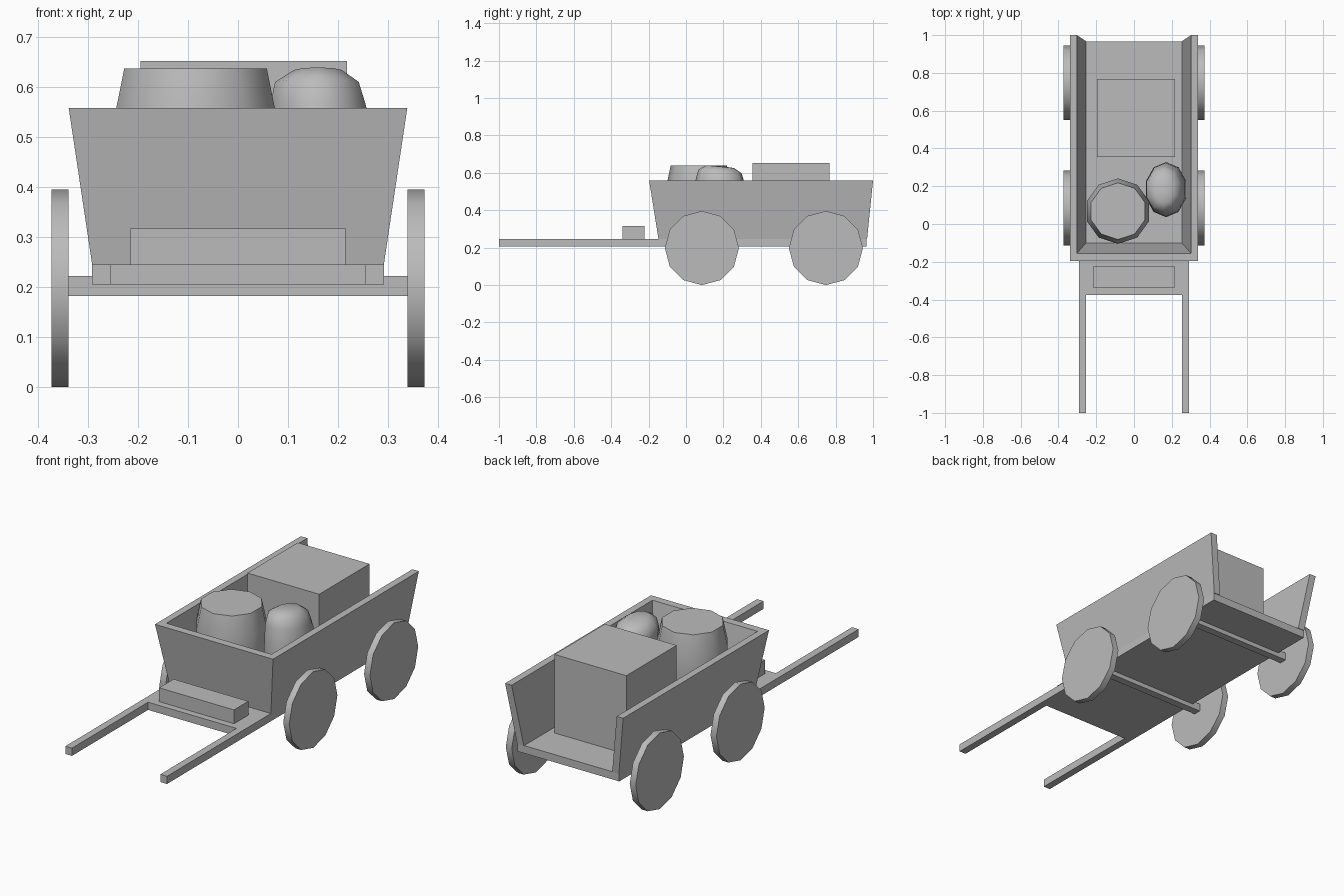
import bpy, bmesh, math

if "Cube" in bpy.data.objects:
    bpy.data.objects.remove(bpy.data.objects["Cube"])

mat = bpy.data.materials.new("plain grey")
mat.diffuse_color = (0.5, 0.5, 0.5, 1)
mat.use_nodes = True
mat.node_tree.nodes["Principled BSDF"].inputs["Base Color"].default_value = mat.diffuse_color


def loft(name, rings, smooth=0):
    """Skin a list of equal-length point rings and cap both ends."""
    bm = bmesh.new()
    vs = [[bm.verts.new(p) for p in ring] for ring in rings]
    n = len(vs[0])
    for a, b in zip(vs, vs[1:]):
        for i in range(n):
            j = (i + 1) % n
            bm.faces.new((a[i], a[j], b[j], b[i]))
    bm.faces.new(vs[0][::-1])
    bm.faces.new(vs[-1])
    bmesh.ops.recalc_face_normals(bm, faces=bm.faces[:])
    me = bpy.data.meshes.new(name)
    bm.to_mesh(me)
    bm.free()
    me.materials.append(mat)
    ob = bpy.data.objects.new(name, me)
    bpy.context.collection.objects.link(ob)
    if smooth:
        bpy.ops.object.select_all(action='DESELECT')
        ob.select_set(True)
        bpy.context.view_layer.objects.active = ob
        bpy.ops.object.shade_smooth_by_angle(angle=math.radians(smooth))
    return ob


def box(name, x0, x1, y0, y1, z0, z1):
    base = [(x0, y0), (x1, y0), (x1, y1), (x0, y1)]
    return loft(name, [[(x, y, z) for x, y in base] for z in (z0, z1)])


def oval(cx, cy, rx, ry, n, start=math.pi / 2):
    return [(cx + rx * math.cos(start + 2 * math.pi * i / n),
             cy + ry * math.sin(start + 2 * math.pi * i / n)) for i in range(n)]


# floor with the two pulling shafts
half = [(0.254, -0.375), (0.254, -1), (0.292, -1), (0.292, 0.965)]
outline = half + [(-x, y) for x, y in reversed(half)]
loft("floor_and_shafts", [[(x, y, z) for x, y in outline] for z in (0.205, 0.245)])


# flared walls, open at the back
def wall_ring(xo, xi, yo, yi, yb, z):
    h = [(xi, yi), (xi, yb), (xo, yb), (xo, yo)]
    return [(x, y, z) for x, y in h + [(-x, y) for x, y in reversed(h)]]


loft("cart_walls", [wall_ring(0.292, 0.254, -0.147, -0.10, 0.968, 0.245),
                    wall_ring(0.339, 0.302, -0.197, -0.156, 1.0, 0.559)])

# driver seat and cargo crate
box("seat", -0.215, 0.215, -0.34, -0.222, 0.245, 0.317)
box("crate", -0.195, 0.218, 0.355, 0.768, 0.245, 0.653)

# axles and wheels
for label, y in (("front", 0.085), ("rear", 0.748)):
    box(label + "_axle", -0.34, 0.34, y - 0.02, y + 0.02, 0.182, 0.222)
    for side, s in (("left", -1), ("right", 1)):
        rim = oval(y, 0.198, 0.198, 0.198, 12)
        loft(f"{label}_{side}_wheel",
             [[(s * x, a, b) for a, b in rim] for x in (0.339, 0.373)], 35)

# barrel
loft("barrel", [[(x, y, z) for x, y in oval(-0.085, 0.068, r, r, 10)]
                for z, r in ((0.245, 0.15), (0.355, 0.173), (0.53, 0.173), (0.638, 0.15))], 40)

# lumpy sack, its top sloping down to the rear
sack = [(0.245, 0.165, 0.08, 0.11), (0.285, 0.17, 0.102, 0.137),
        (0.40, 0.17, 0.112, 0.146), (0.50, 0.168, 0.108, 0.142),
        (0.565, 0.16, 0.10, 0.128), (0.608, 0.158, 0.088, 0.115),
        (0.633, 0.16, 0.05, 0.075), (0.636, 0.16, 0.01, 0.015)]
rings = []
for z, cx, rx, ry in sack:
    tilt = 0.1 * max(0, (z - 0.4) / 0.24)
    rings.append([(x, y, z - tilt * (y - 0.18)) for x, y in oval(cx, 0.182, rx, ry, 10)])
loft("sack", rings, 60)
